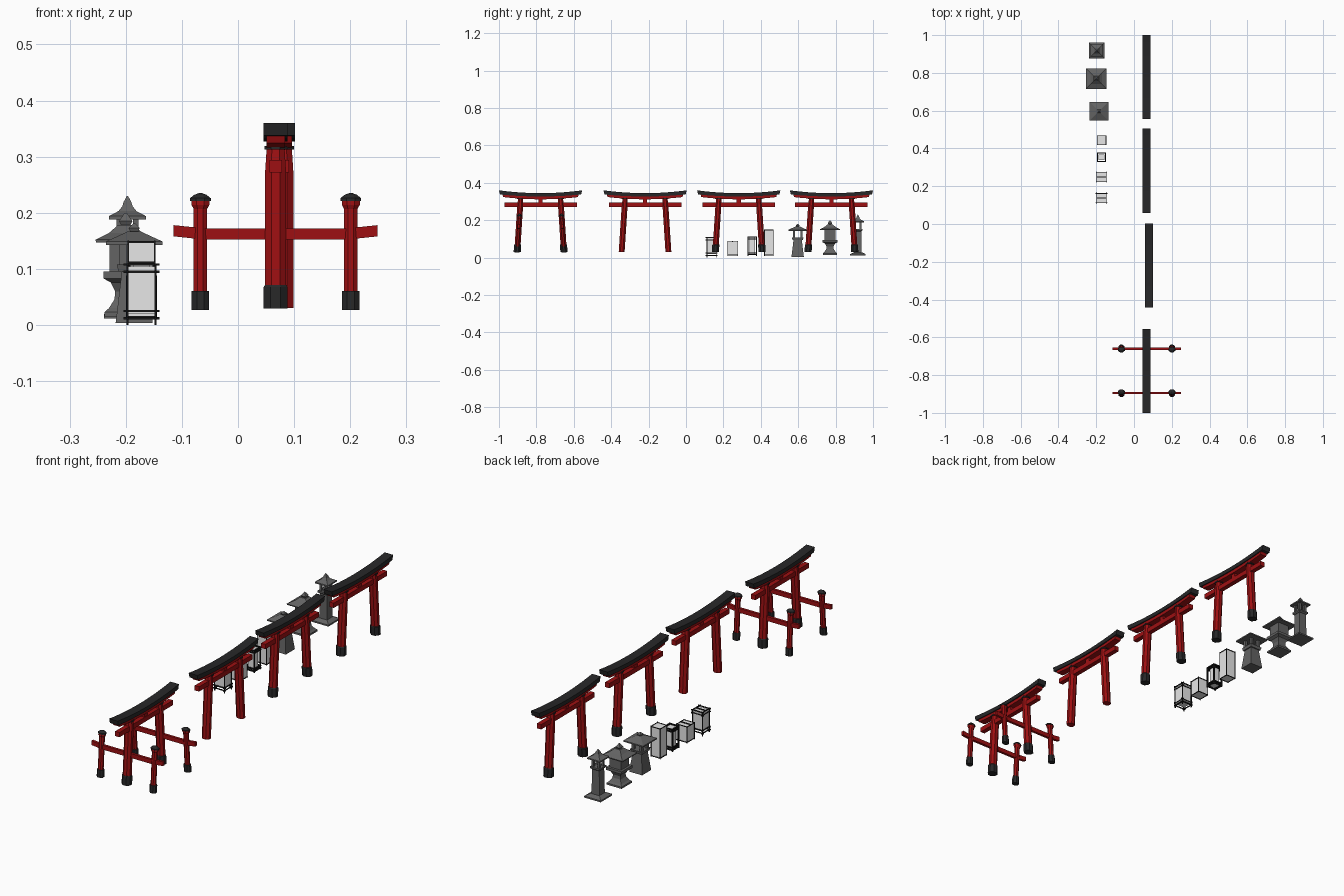
import bpy, bmesh, math

if "Cube" in bpy.data.objects:
    bpy.data.objects.remove(bpy.data.objects["Cube"])


def material(name, r, g, b):
    m = bpy.data.materials.new(name)
    m.diffuse_color = (r, g, b, 1)
    m.use_nodes = True
    m.node_tree.nodes["Principled BSDF"].inputs["Base Color"].default_value = m.diffuse_color
    return m


RED = material("red_lacquer", 0.34, 0.005, 0.006)
BLACK = material("black_roof", 0.02, 0.02, 0.021)
STONE = material("grey_stone", 0.125, 0.125, 0.125)
PAPER = material("white_paper", 0.8, 0.8, 0.8)
FRAME = material("dark_frame", 0.008, 0.008, 0.008)


def skin(name, rings, mat):
    """Join a list of matching point rings into a capped solid."""
    bm = bmesh.new()
    vs = [[bm.verts.new(p) for p in ring] for ring in rings]
    n = len(vs[0])
    for a, b in zip(vs, vs[1:]):
        for i in range(n):
            j = (i + 1) % n
            bm.faces.new((a[i], a[j], b[j], b[i]))
    bm.faces.new(vs[0][::-1])
    bm.faces.new(vs[-1])
    bmesh.ops.recalc_face_normals(bm, faces=bm.faces)
    me = bpy.data.meshes.new(name)
    bm.to_mesh(me)
    bm.free()
    me.materials.append(mat)
    ob = bpy.data.objects.new(name, me)
    bpy.context.collection.objects.link(ob)
    return ob


def tower(name, cx, cy, profile, mat, n=4, lean=lambda z: 0.0, sy=1.0):
    """Upright n-sided solid; profile is (half width, z)."""
    rings = []
    for w, z in profile:
        r = w / math.cos(math.pi / n)
        rings.append([(cx + r * math.cos(math.tau * (i + 0.5) / n),
                       cy + lean(z) + sy * r * math.sin(math.tau * (i + 0.5) / n), z)
                      for i in range(n)])
    return skin(name, rings, mat)


def box(name, x0, x1, y0, y1, z0, z1, mat):
    return skin(name, [[(x0, y0, z), (x1, y0, z), (x1, y1, z), (x0, y1, z)]
                       for z in (z0, z1)], mat)


def curved_beam(name, cx, cy, half, half_low, w, low, high, rise_low, rise_high, mat):
    """Beam along y whose ends sweep upward."""
    rings = []
    for k in range(-6, 7):
        t = k / 6
        zl, zh = low + rise_low * t * t, high + rise_high * t * t
        yl, yh = cy + half_low * t, cy + half * t
        rings.append([(cx - w, yl, zl), (cx + w, yl, zl), (cx + w, yh, zh), (cx - w, yh, zh)])
    return skin(name, rings, mat)


def gate(cx, cy, bases):
    curved_beam("gate_roof", cx, cy, 0.2225, 0.217, 0.0215, 0.327, 0.345, 0.011, 0.015, BLACK)
    curved_beam("gate_upper_beam", cx, cy, 0.205, 0.200, 0.0165, 0.312, 0.328, 0.012, 0.012, RED)
    box("gate_tie_beam", cx - 0.011, cx + 0.011, cy - 0.194, cy + 0.194, 0.272, 0.294, RED)
    box("gate_centre_strut", cx - 0.009, cx + 0.009, cy - 0.011, cy + 0.011, 0.29, 0.315, RED)
    for s in (-1, 1):
        def lean(z, s=s):
            return s * (0.125 - 0.018 * (z - 0.03) / 0.28)
        tower("gate_pillar", cx, cy, [(0.0185, 0.03), (0.0185, 0.275), (0.016, 0.314)],
              RED, 8, lean, 0.85)
        tower("gate_pillar_band", cx, cy, [(0.0195, 0.313), (0.0195, 0.319)], BLACK, 8, lean)
        if bases:
            tower("gate_pillar_base", cx, cy, [(0.0212, 0.029), (0.0212, 0.068), (0.019, 0.071)],
                  BLACK, 8, lean, 0.9)


GX = 0.067
for gx, gy, bases in [(GX, -0.7775, True), (0.080, -0.219, False),
                      (GX, 0.282, True), (GX, 0.7775, True)]:
    gate(gx, gy, bases)

# Side posts and cross rails of the first gate
for s in (-1, 1):
    def lean(z, s=s):
        return s * (0.125 - 0.018 * (z - 0.03) / 0.28)
    ry = -0.7775 + lean(0.16)
    rings = []
    for x, dz in [(-0.182, 0.006), (-0.125, 0), (0.125, 0), (0.182, 0.006)]:
        rings.append([(GX + x, ry + a, 0.152 + dz + b) for a, b in
                      [(-0.006, 0), (0.006, 0), (0.006, 0.02), (-0.006, 0.02)]])
    skin("side_rail", rings, RED)
    for px in (GX - 0.134, GX + 0.134):
        tower("side_post", px, -0.7775,
              [(0.012, 0.03), (0.012, 0.207), (0.016, 0.214), (0.016, 0.222)], RED, 8, lean, 0.8)
        tower("side_post_base", px, -0.7775, [(0.0155, 0.027), (0.0155, 0.061)],
              BLACK, 8, lean, 0.85)
        tower("side_post_cap", px, -0.7775,
              [(0.0185, 0.221), (0.0185, 0.226), (0.011, 0.232), (0.003, 0.235)],
              BLACK, 8, lean, 0.75)


def corner_posts(name, cx, cy, w, t, z0, z1, mat):
    for sx in (-1, 1):
        for sy in (-1, 1):
            tower(name, cx + sx * w, cy + sy * w, [(t, z0), (t, z1)], mat)


# Squat stone lantern on a tapered plinth
x, y = -0.185, 0.597
tower("squat_lantern_plinth", x, y, [(0.033, 0.004), (0.022, 0.096)], STONE)
tower("squat_lantern_shelf", x, y, [(0.028, 0.095), (0.031, 0.108)], STONE)
corner_posts("squat_lantern_post", x, y, 0.020, 0.006, 0.107, 0.147, STONE)
tower("squat_lantern_roof", x, y, [(0.050, 0.143), (0.050, 0.149), (0.026, 0.160), (0.011, 0.167)], STONE)
tower("squat_lantern_finial", x, y, [(0.007, 0.166), (0.010, 0.173), (0.002, 0.181)], STONE)

# Waisted stone lantern
x, y = -0.2, 0.77
tower("waisted_lantern_base", x, y, [(0.038, 0.015), (0.038, 0.023), (0.030, 0.030), (0.020, 0.046),
                                     (0.019, 0.060), (0.027, 0.076), (0.040, 0.083), (0.040, 0.095)], STONE)
tower("waisted_lantern_firebox", x, y, [(0.029, 0.094), (0.029, 0.149)], STONE)
tower("waisted_lantern_roof", x, y, [(0.053, 0.147), (0.054, 0.152), (0.030, 0.164), (0.014, 0.178)], STONE)
tower("waisted_lantern_finial", x, y, [(0.008, 0.177), (0.012, 0.185), (0.002, 0.200)], STONE)

# Tall stone lantern
x, y = -0.197, 0.919
tower("tall_lantern_foot", x, y, [(0.042, 0.012), (0.042, 0.019), (0.024, 0.028)], STONE)
tower("tall_lantern_column", x, y, [(0.020, 0.026), (0.018, 0.142)], STONE)
tower("tall_lantern_shelf", x, y, [(0.020, 0.141), (0.025, 0.146), (0.025, 0.153)], STONE)
corner_posts("tall_lantern_post", x, y, 0.0145, 0.005, 0.152, 0.190, STONE)
tower("tall_lantern_roof", x, y, [(0.033, 0.188), (0.033, 0.194), (0.016, 0.203), (0.008, 0.213)], STONE)
tower("tall_lantern_finial", x, y, [(0.009, 0.212), (0.007, 0.219), (0.001, 0.230)], STONE)


def rails(name, cx, cy, w, reach, t, z):
    """Four bars around a square, running past the corners by reach."""
    for s in (-1, 1):
        box(name, cx - w - reach, cx + w + reach, cy + s * w - t, cy + s * w + t, z - t, z + t, FRAME)
        box(name, cx + s * w - t, cx + s * w + t, cy - w - reach, cy + w + reach, z - t, z + t, FRAME)


def paper_lantern(cy, w, paper_w, foot, z0, z1, bars, reach, t):
    cx = -0.172
    tower("paper_shade", cx, cy, [(paper_w, z0), (paper_w, z1)], PAPER)
    corner_posts("paper_lantern_post", cx, cy, w, t, foot, z1 + 0.003, FRAME)
    for z in bars:
        rails("paper_lantern_rail", cx, cy, w, reach, t, z)


paper_lantern(0.137, 0.025, 0.0245, 0.0, 0.020, 0.104, (0.012, 0.025, 0.095, 0.108), 0.007, 0.002)
paper_lantern(0.249, 0.026, 0.0255, 0.010, 0.014, 0.085, (0.014, 0.085), 0.002, 0.0016)
paper_lantern(0.354, 0.022, 0.0150, 0.010, 0.016, 0.110, (0.016, 0.026, 0.100, 0.110), 0.003, 0.0028)
paper_lantern(0.443, 0.0235, 0.023, 0.010, 0.014, 0.148, (0.014, 0.148), 0.0015, 0.0016)
# Carrying bars over the two shorter lanterns
for cy, w, z in [(0.137, 0.025, 0.108), (0.249, 0.026, 0.0865)]:
    box("paper_lantern_handle", -0.172 - w, -0.172 + w, cy - 0.002, cy + 0.002, z - 0.002, z + 0.002, FRAME)
